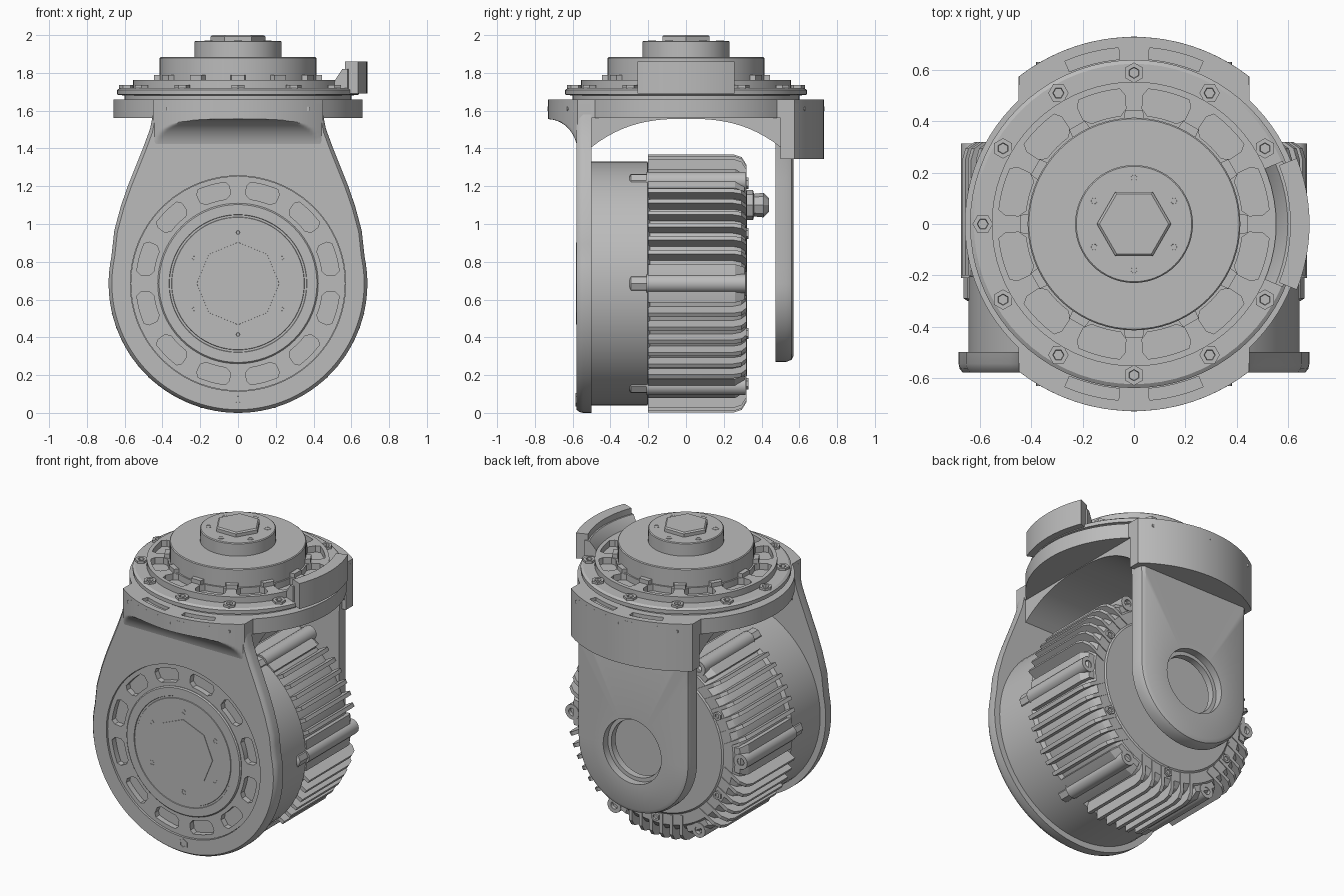
import bpy, bmesh
from math import sin, cos, pi, radians, sqrt, hypot, ceil
from mathutils import Matrix, Vector

cube = bpy.data.objects.get("Cube")
if cube:
    bpy.data.objects.remove(cube)

grey = bpy.data.materials.new("machined_grey")
grey.use_nodes = True
COLOUR = (0.5, 0.5, 0.5, 1)
grey.diffuse_color = COLOUR
for node in grey.node_tree.nodes:
    if node.type == 'BSDF_PRINCIPLED':
        node.inputs["Base Color"].default_value = COLOUR

CZ = 0.685                      # height of the horizontal joint axis
UP = Matrix.Identity(4)
FRONT = Matrix.Translation((0, 0, CZ)) @ Matrix.Rotation(pi / 2, 4, 'X')  # local z -> front
parts = []


def make(name, bm):
    bmesh.ops.remove_doubles(bm, verts=bm.verts, dist=1e-5)
    bmesh.ops.recalc_face_normals(bm, faces=bm.faces)
    mesh = bpy.data.meshes.new(name)
    bm.to_mesh(mesh)
    bm.free()
    mesh.materials.clear()
    mesh.materials.append(grey)
    ob = bpy.data.objects.new(name, mesh)
    bpy.context.scene.collection.objects.link(ob)
    parts.append(ob)


def skin(bm, loops, mat=UP, closed=False):
    """Join equal-length loops with quads; cap the ends or join last to first."""
    rows = [[bm.verts.new(mat @ Vector(p)) for p in loop] for loop in loops]
    n = len(rows[0])
    for a, b in list(zip(rows, rows[1:])) + ([(rows[-1], rows[0])] if closed else []):
        for i in range(n):
            j = (i + 1) % n
            bm.faces.new((a[i], a[j], b[j], b[i]))
    if not closed:
        bm.faces.new(rows[0])
        bm.faces.new(rows[-1])


def arc(r, a0, a1, n):
    angles = [radians(a0 + (a1 - a0) * i / n) for i in range(n + 1)]
    return [(r * cos(a), r * sin(a)) for a in angles]


def circle(r, n=72):
    return arc(r, 0, 360, n)[:-1]


def sector(r0, r1, mid, half, n=6):
    return arc(r1, mid - half, mid + half, n) + arc(r0, mid + half, mid - half, n)


def pocket(r0, r1, mid, half):
    """Sector with clipped corners."""
    m = (r1 - r0) * 0.25
    return (arc(r1, mid - half + 2, mid + half - 2, 4) + arc(r1 - m, mid + half, mid + half, 1)[:1]
            + arc(r0 + m, mid + half, mid + half, 1)[:1] + arc(r0, mid + half - 3, mid - half + 3, 4)
            + arc(r0 + m, mid - half, mid - half, 1)[:1] + arc(r1 - m, mid - half, mid - half, 1)[:1])


def lift(points, h, k=1):
    return [(x * k, y * k, h) for x, y in points]


def loft(name, loops, mat=UP, closed=False):
    bm = bmesh.new()
    skin(bm, loops, mat, closed)
    make(name, bm)


def lathe(name, profile, mat=UP, n=72):
    loft(name, [lift(circle(r, n), h) for r, h in profile], mat)


def around(name, loops, radius, angles, mat):
    """Repeat a lofted piece around an axis."""
    bm = bmesh.new()
    for a in angles:
        place = Matrix.Rotation(radians(a), 4, 'Z') @ Matrix.Translation((radius, 0, 0))
        skin(bm, loops, mat @ place)
    make(name, bm)


def pierced(name, outline, holes, h0, h1, mat=UP):
    """Flat plate with openings, from a filled curve."""
    curve = bpy.data.curves.new(name, 'CURVE')
    curve.dimensions, curve.fill_mode = '2D', 'BOTH'
    curve.extrude = (h1 - h0) / 2
    for pts in [outline] + holes:
        s = curve.splines.new('POLY')
        s.points.add(len(pts) - 1)
        for p, (x, y) in zip(s.points, pts):
            p.co = (x, y, 0, 1)
        s.use_cyclic_u = True
    temp = bpy.data.objects.new(name + "_curve", curve)
    bpy.context.scene.collection.objects.link(temp)
    dg = bpy.context.evaluated_depsgraph_get()
    mesh = bpy.data.meshes.new_from_object(temp.evaluated_get(dg))
    bm = bmesh.new()
    bm.from_mesh(mesh)
    bpy.data.objects.remove(temp)
    bpy.data.meshes.remove(mesh)
    bpy.data.curves.remove(curve)
    bm.transform(mat @ Matrix.Translation((0, 0, (h0 + h1) / 2)))
    make(name, bm)


def dense(points):
    """Split long edges so that the matching hole stays round."""
    out = []
    for (x0, y0), (x1, y1) in zip(points, points[1:] + points[:1]):
        n = max(1, ceil(hypot(x1 - x0, y1 - y0) / 0.08))
        out += [(x0 + (x1 - x0) * i / n, y0 + (y1 - y0) * i / n) for i in range(n)]
    return out


def rim(outline, r):
    """Circle points facing each outline point."""
    return [(x * r / hypot(x, y), y * r / hypot(x, y)) for x, y in outline]


# Yoke plates: teardrop at the front, rounded tongue at the back
flank = [(0.655, 0.28), (0.62, 0.41), (0.582, 0.52), (0.54, 0.625), (0.5, 0.725), (0.465, 0.82), (0.445, 0.92)]
tear = dense(arc(0.685, 168, 372, 60) + flank + [(-x, y) for x, y in reversed(flank)])
hole = rim(tear, 0.57)
loft("front_yoke_plate", [lift(tear, 0.58, 0.975), lift(tear, 0.565, 0.993), lift(tear, 0.545),
                          lift(tear, 0.5), lift(hole, 0.5), lift(hole, 0.58)], FRONT, True)
tongue = dense(arc(0.415, 180, 360, 40) + [(0.415, 0.62), (0.44, 0.92), (-0.44, 0.92), (-0.415, 0.62)])
wide, narrow = rim(tongue, 0.215), rim(tongue, 0.19)
loft("back_yoke_plate", [lift(tongue, -0.475), lift(tongue, -0.53), lift(tongue, -0.558, 0.975),
                         lift(tongue, -0.57, 0.92), lift(wide, -0.57), lift(wide, -0.52),
                         lift(narrow, -0.52), lift(narrow, -0.475)], FRONT, True)


# Curved shoulders joining the plates to the top deck, the front one undercut by a cove
def shoulder(name, side, layers):
    xs = [-0.45 + 0.9 * i / 60 for i in range(61)]
    loops = []
    for z, reach in layers:
        loop = [(x, side * min(sqrt(0.73 ** 2 - x * x), reach), z) for x in xs]
        loops.append(loop + [(0.45, side * 0.5, z), (-0.45, side * 0.5, z)])
    loft(name, loops)


cove = [(1.375 + 0.18 * sin(radians(a)), 0.574 + 0.158 * (1 - cos(radians(a)))) for a in range(0, 91, 3)]
shoulder("front_shoulder", -1, cove + [(1.637, 1)])
shoulder("back_shoulder", 1, [(1.345, 1), (1.637, 1)])

# Arched underside between the plates
ys = [-0.5 + i / 24 for i in range(25)]
section = [(y, 1.557 - 0.15 * abs(y * 2) ** 2.6) for y in ys] + [(0.5, 1.6), (-0.5, 1.6)]
loft("yoke_arch", [[(x, y, z) for y, z in section] for x in (-0.44, 0.44)])

# Top deck with four shallow slots
deck = arc(0.66, -47, 47, 24) + arc(0.73, 52, 128, 20) + arc(0.66, 133, 227, 24) + arc(0.73, 232, 308, 20)
loft("top_deck", [lift(deck, 1.56), lift(deck, 1.637)])
pierced("top_deck_skin", deck, [sector(0.645, 0.69, a, 9) for a in (76, 104, 256, 284)], 1.637, 1.66)

# Output flange and stepped hub on top
lathe("top_flange", [(0.6, 1.65), (0.6, 1.68), (0.64, 1.685), (0.64, 1.71), (0.625, 1.72), (0.3, 1.72)])
spokes = range(0, 360, 30)
pierced("top_flange_web", circle(0.555), [pocket(0.425, 0.53, a + 15, 11) for a in spokes], 1.71, 1.762)
lathe("top_hub", [(0.415, 1.7), (0.415, 1.878), (0.41, 1.883), (0.23, 1.883),
                  (0.23, 1.965), (0.225, 1.97), (0.1, 1.97)])
lathe("top_hub_cap", [(0.145, 1.96), (0.145, 1.992), (0.135, 2.0)], n=6)
rib = [(0, -0.04), (0.045, -0.035), (0.045, 0.035), (0, 0.04)]
around("top_hub_ribs", [lift(rib, 1.74), lift(rib, 1.79)], 0.4, spokes, UP)


def screw(r, h, depth, n=6):
    return [lift(circle(r, n), h - depth), lift(circle(r, n), h),
            lift(circle(r * 0.55, n), h), lift(circle(r * 0.5, n), h - depth * 0.5)]


around("top_flange_bolts", screw(0.04, 1.735, 0.03), 0.59, range(30, 360, 30), UP)
around("top_hub_screws", screw(0.022, 1.972, 0.01, 10), 0.18, range(30, 390, 60), UP)

# Raised end stop on the flange edge
stop = sector(0.61, 0.685, 0, 22, 12)
loft("end_stop", [lift(stop, 1.69), lift(stop, 1.86)])
loft("end_stop_foot", [lift(sector(r, 0.63, 0, 23, 12), h) for r, h in ((0.54, 1.7), (0.56, 1.765), (0.6, 1.82))])

# Flush flange and hub set into the front plate
lathe("front_flange_floor", [(0.572, 0.48), (0.572, 0.53)], FRONT)
pierced("front_flange_web", circle(0.568), [pocket(0.45, 0.54, a + 15, 10) for a in spokes],
        0.52, 0.568, FRONT)
lathe("front_hub", [(0.425, 0.5), (0.425, 0.572), (0.418, 0.579), (0.365, 0.579), (0.363, 0.575),
                    (0.352, 0.575), (0.35, 0.579), (0.1, 0.579)], FRONT)
lathe("front_hub_cap", [(0.22, 0.57), (0.218, 0.582)], FRONT, 8)
around("front_hub_screws", screw(0.018, 0.581, 0.01, 10), 0.27, range(30, 390, 60), FRONT)
around("front_plate_bolt", screw(0.035, 0.584, 0.03), 0.615, [270], FRONT)

# Motor housing with thin parallel fins grouped between six screw bosses
lathe("motor_housing", [(0.645, 0.5), (0.645, 0.205), (0.62, 0.19), (0.62, -0.25), (0.605, -0.29),
                        (0.57, -0.315), (0.5, -0.315), (0.49, -0.322)], FRONT)
groups = range(0, 360, 60)
fin = [(0.5, 0.2), (0.685, 0.2), (0.685, -0.25), (0.67, -0.295), (0.63, -0.32), (0.5, -0.32)]
for k in range(6):
    offset = 0.075 * (k - 2.5)
    inset = 0.685 - sqrt(0.685 ** 2 - offset ** 2)
    around("cooling_fins", [[(r - inset, offset + t, h) for r, h in fin] for t in (-0.012, 0.012)], 0,
           [g + 30 for g in groups], FRONT)
hump = [sector(0.58, r, 0, a, 8) for r, a in ((0.65, 9), (0.65, 9), (0.62, 8))]
around("housing_humps", [lift(p, h) for p, h in zip(hump, (0.2, -0.26, -0.31))], 0, groups, FRONT)
boss = [lift(circle(0.05, 16), h) for h in (0.21, -0.315)]
boss += [lift(circle(0.025, 16), -0.315), lift(circle(0.025, 16), -0.29)]
around("housing_bosses", boss, 0.625, groups, FRONT)
around("housing_boss_screws", [lift(circle(0.05, 8), 0.19), lift(circle(0.05, 8), 0.29),
                               lift(circle(0.035, 8), 0.3)], 0.615, groups, FRONT)
around("rear_cap_screws", screw(0.03, -0.33, -0.02), 0.53, range(30, 390, 60), FRONT)

# Cable gland behind the housing
gland = [(0.08, -0.31), (0.08, -0.355), (0.06, -0.36), (0.065, -0.41), (0.035, -0.44)]
around("cable_gland", [lift(circle(r, 8), h) for r, h in gland], 0.415, [90], FRONT)

# Small set screws along the shoulder rims
for side in (-1, 1):
    for x in (-0.37, 0, 0.37):
        y = side * sqrt(0.73 ** 2 - x * x)
        loft("rim_set_screw", [[(x + px, y + d * side, 1.61 + pz) for px, pz in circle(0.012, 8)]
                               for d in (-0.02, 0.002)])

bpy.ops.object.select_all(action='DESELECT')
for ob in parts:
    ob.select_set(True)
bpy.context.view_layer.objects.active = parts[0]
bpy.ops.object.shade_smooth_by_angle(angle=radians(30))
